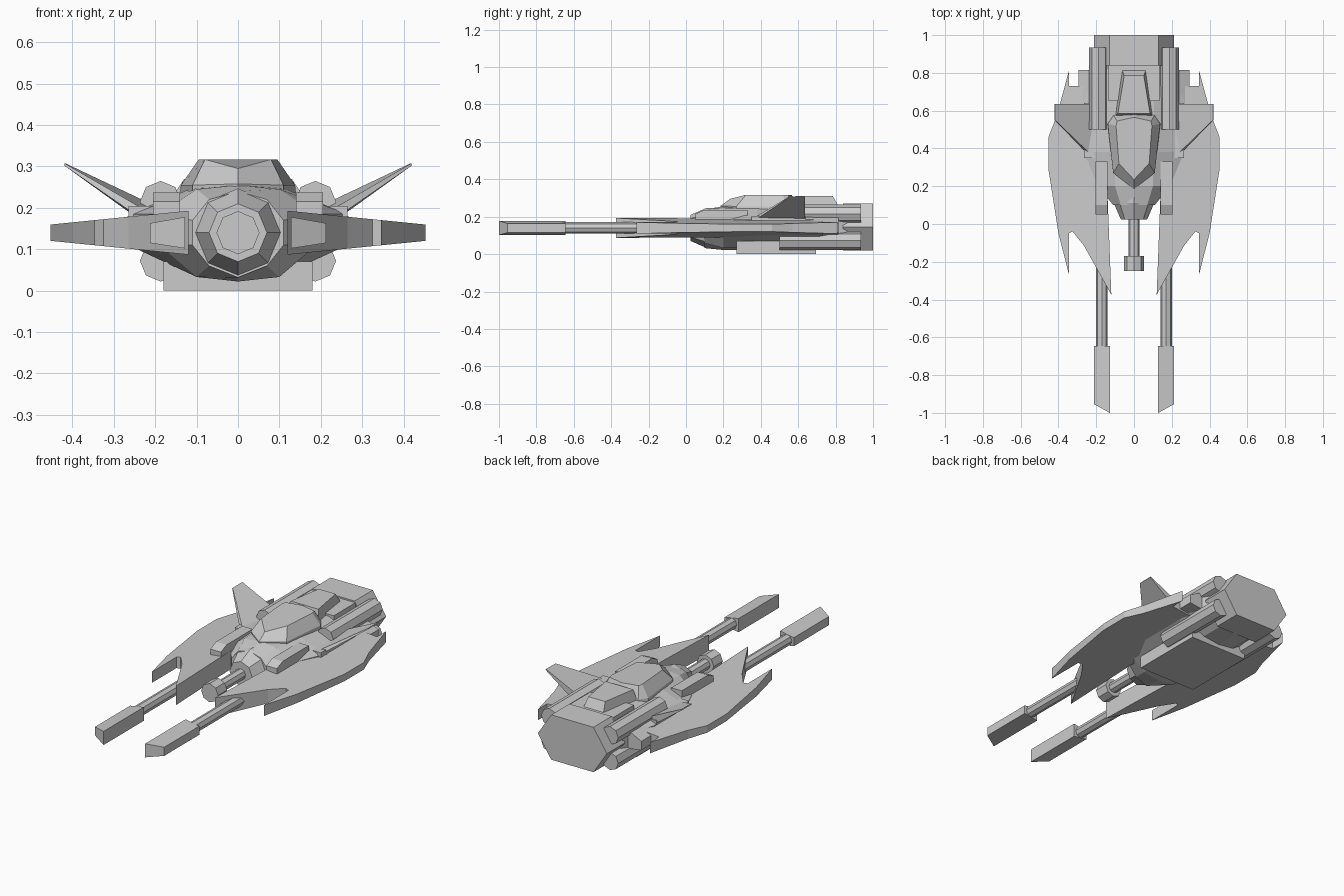
import bpy, bmesh
from math import sin, cos, pi

if "Cube" in bpy.data.objects:
    bpy.data.objects.remove(bpy.data.objects["Cube"])


def loft(name, rings):
    """Skin a list of equal-length point rings and cap both ends."""
    bm = bmesh.new()
    vs = [[bm.verts.new(p) for p in r] for r in rings]
    n = len(rings[0])
    for a, b in zip(vs, vs[1:]):
        for i in range(n):
            bm.faces.new((a[i], a[(i + 1) % n], b[(i + 1) % n], b[i]))
    bm.faces.new(vs[0][::-1])
    bm.faces.new(vs[-1])
    bmesh.ops.recalc_face_normals(bm, faces=bm.faces)
    me = bpy.data.meshes.new(name)
    bm.to_mesh(me)
    bm.free()
    ob = bpy.data.objects.new(name, me)
    bpy.context.collection.objects.link(ob)
    return ob


def pair(name, rings):
    """Same loft on the right (+x) and left (-x) side."""
    for side, s in (("right", 1), ("left", -1)):
        loft(f"{name}_{side}", [[(s * x, y, z) for x, y, z in r] for r in rings])


def octagon(x, z, y, r):
    return [(x + r * cos(i * pi / 4), y, z + r * sin(i * pi / 4)) for i in range(8)]


def box(x0, x1, y0, y1, z0, z1):
    return [[(x0, y, z0), (x1, y, z0), (x1, y, z1), (x0, y, z1)] for y in (y0, y1)]


def symmetric(half, y):
    """Full cross-section from its right half, listed top to bottom."""
    left = [(-x, z) for x, z in reversed(half) if x > 0]
    return [(x, y, z) for x, z in half + left]


# Main fuselage
loft("fuselage", [
    symmetric([(0, .24), (.07, .22), (.11, .17), (.11, .11), (.07, .06), (0, .032)], .10),
    symmetric([(0, .255), (.10, .245), (.19, .185), (.19, .11), (.10, .033), (0, .022)], .20),
    symmetric([(0, .258), (.105, .25), (.265, .185), (.265, .11), (.10, .035), (0, .022)], .38),
    symmetric([(0, .258), (.105, .25), (.265, .185), (.265, .11), (.10, .035), (0, .022)], .66),
    symmetric([(0, .258), (.105, .25), (.20, .185), (.20, .11), (.10, .035), (0, .022)], .86)])

# Engine block at the tail
loft("engine_block", [symmetric([(.13, .27), (.213, .145), (.13, .02)], y) for y in (.84, 1.0)])

# Belly plate
loft("belly_plate", box(-.18, .18, .27, .695, 0, .07))

# Nose collar and centre gun
loft("nose_collar", [octagon(0, .14, y, r) for y, r in ((.025, .07), (.11, .107), (.16, .107))])
loft("nose_gun_barrel", [octagon(0, .14, y, .03) for y in (-.2, .05)])
loft("nose_gun_muzzle", [octagon(0, .14, y, .052) for y in (-.25, -.17)])

# Faceted canopy: base outline, shoulder outline, top
def outline(half, z_front, z_back):
    pts = half + [(-x, y) for x, y in reversed(half) if x > 0]
    return [(x, y, z_front if y < .25 else z_back) for x, y in pts]


loft("canopy", [
    outline([(0, .185), (.11, .27), (.14, .53), (.11, .575), (0, .59)], .24, .235),
    outline([(0, .185), (.11, .27), (.138, .53), (.108, .575), (0, .59)], .258, .255),
    outline([(0, .235), (.08, .32), (.095, .52), (.09, .545), (0, .565)], .295, .317)])

# Dorsal spine behind the canopy
loft("dorsal_spine", [
    [(-.10, .57, .24), (.10, .57, .24), (.065, .825, .24), (-.065, .825, .24)],
    [(-.085, .585, .31), (.085, .585, .31), (.052, .785, .31), (-.052, .785, .31)]])

# Rear deck leading into the engine block
loft("rear_deck", box(-.135, .135, .65, .85, .2, .262))

# Forked wings, thinning towards the outer edge
wing = [(.12, -.375), (.265, -.115), (.325, -.04), (.345, -.05), (.345, -.265),
        (.40, -.05), (.453, .29), (.453, .46), (.41, .57), (.345, .81),
        (.345, .73), (.12, .73), (.14, .15)]


def thick(x):
    return .053 - .1 * (x - .12)


pair("wing", [[(x, y, .14 + k * thick(x)) for x, y in wing] for k in (-1, 1)])

# Side slabs behind the wing roots
pair("side_slab", [[(.18, y, .10), (.295, y, .115), (.295, y, .165), (.235, y, .195), (.18, y, .195)]
                   for y in (.40, .815)])

# Long wing cannons: thin barrel and slanted trapezoid muzzle
pair("cannon_barrel", [octagon(.17, .14, y, .031) for y in (-.66, -.2)])
muzzle = [(.128, .102), (.213, .115), (.213, .163), (.128, .178)]
pair("cannon_muzzle", [
    [(x, -1.0 + (x - .128) * .55, z) for x, z in muzzle],
    [(x, -.645, z) for x, z in muzzle]])

# Upper and lower thruster tubes
pair("upper_tube", [octagon(.187, .215, y, .05) for y in (.50, .935)])
pair("lower_tube", [octagon(.187, .072, y, .05) for y in (.50, .935)])

# Shoulder boxes beside the canopy
pair("shoulder_box", [
    [(.14, .05, .175), (.205, .05, .175), (.205, .05, .215), (.14, .05, .215)],
    [(.14, .10, .175), (.205, .10, .175), (.205, .10, .237), (.14, .10, .237)],
    [(.14, .33, .175), (.205, .33, .175), (.205, .33, .237), (.14, .33, .237)]])
pair("fin_root_block", box(.18, .265, .35, .64, .16, .205))

# Swept tail fins
pair("tail_fin", [
    [(.225, .365, .195), (.215, .635, .212), (.25, .635, .18), (.25, .375, .185)],
    [(.418, .55, .307), (.418, .635, .308), (.421, .635, .303), (.421, .55, .303)]])
